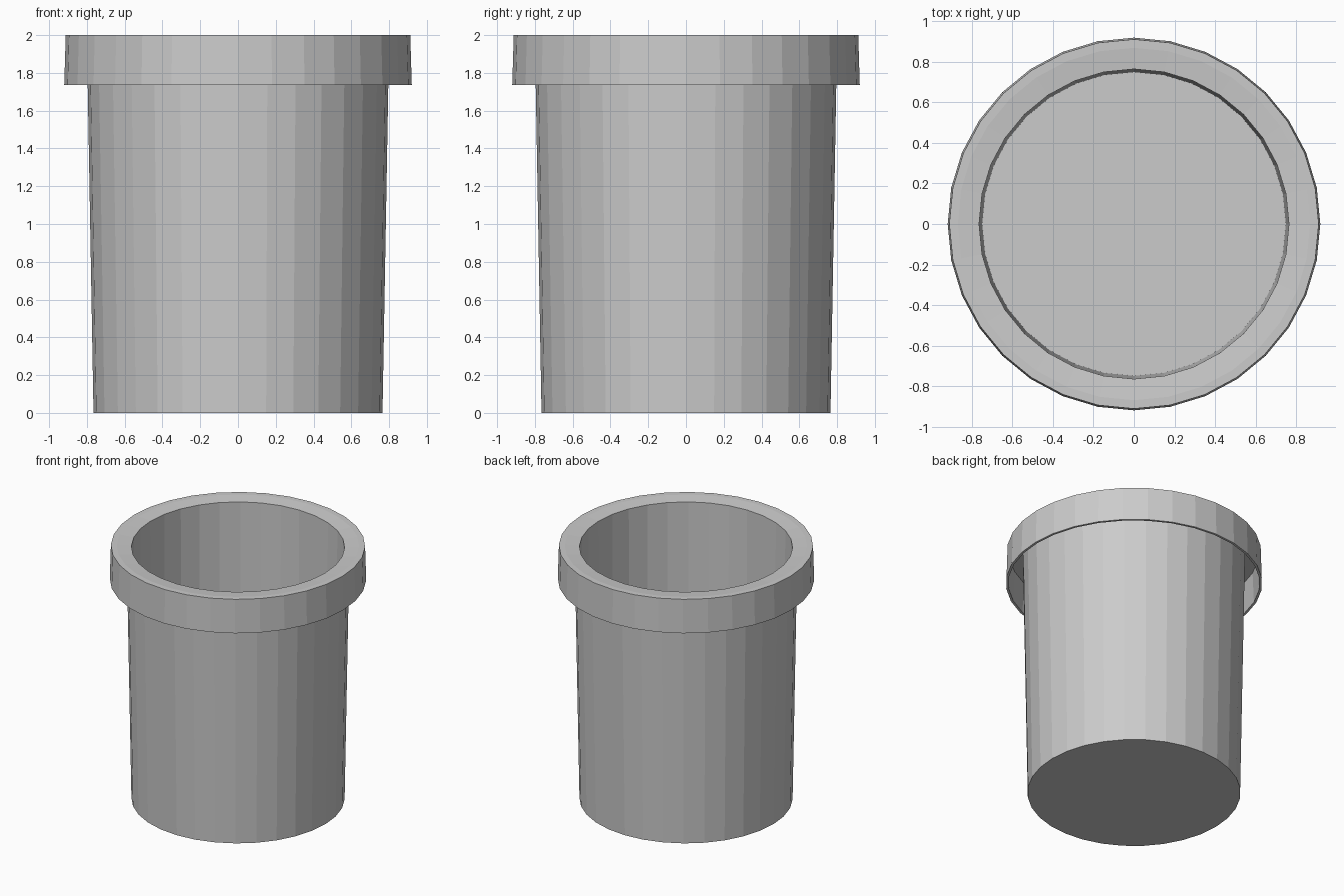
import bpy, bmesh, math

if "Cube" in bpy.data.objects:
    bpy.data.objects.remove(bpy.data.objects["Cube"])

SIDES = 32


def lathe(name, profile):
    """Revolve a (radius, height) profile around z into a flat-shaded solid."""
    bm = bmesh.new()
    verts = [bm.verts.new((r, 0, z)) for r, z in profile]
    edges = [bm.edges.new(pair) for pair in zip(verts, verts[1:])]
    bmesh.ops.spin(bm, geom=verts + edges, cent=(0, 0, 0), axis=(0, 0, 1),
                   angle=math.tau, steps=SIDES, use_duplicate=False)
    bmesh.ops.remove_doubles(bm, verts=bm.verts, dist=0.0005)
    bmesh.ops.recalc_face_normals(bm, faces=bm.faces)
    mesh = bpy.data.meshes.new(name)
    bm.to_mesh(mesh)
    bm.free()
    obj = bpy.data.objects.new(name, mesh)
    bpy.context.collection.objects.link(obj)
    return obj


# Tapered pot with a thin wall and an overhanging rim that is hollow underneath
lathe("pot", [
    (0, 0), (0.765, 0),              # base
    (0.80, 1.975),                   # outer wall, up under the rim
    (0.892, 1.975), (0.902, 1.735),  # inside of the rim skirt
    (0.92, 1.735), (0.912, 2.0),     # outside of the rim skirt
    (0.87, 2.0), (0.765, 1.99),      # rim top
    (0.75, 0.02), (0, 0.02),         # inner wall and floor
])
